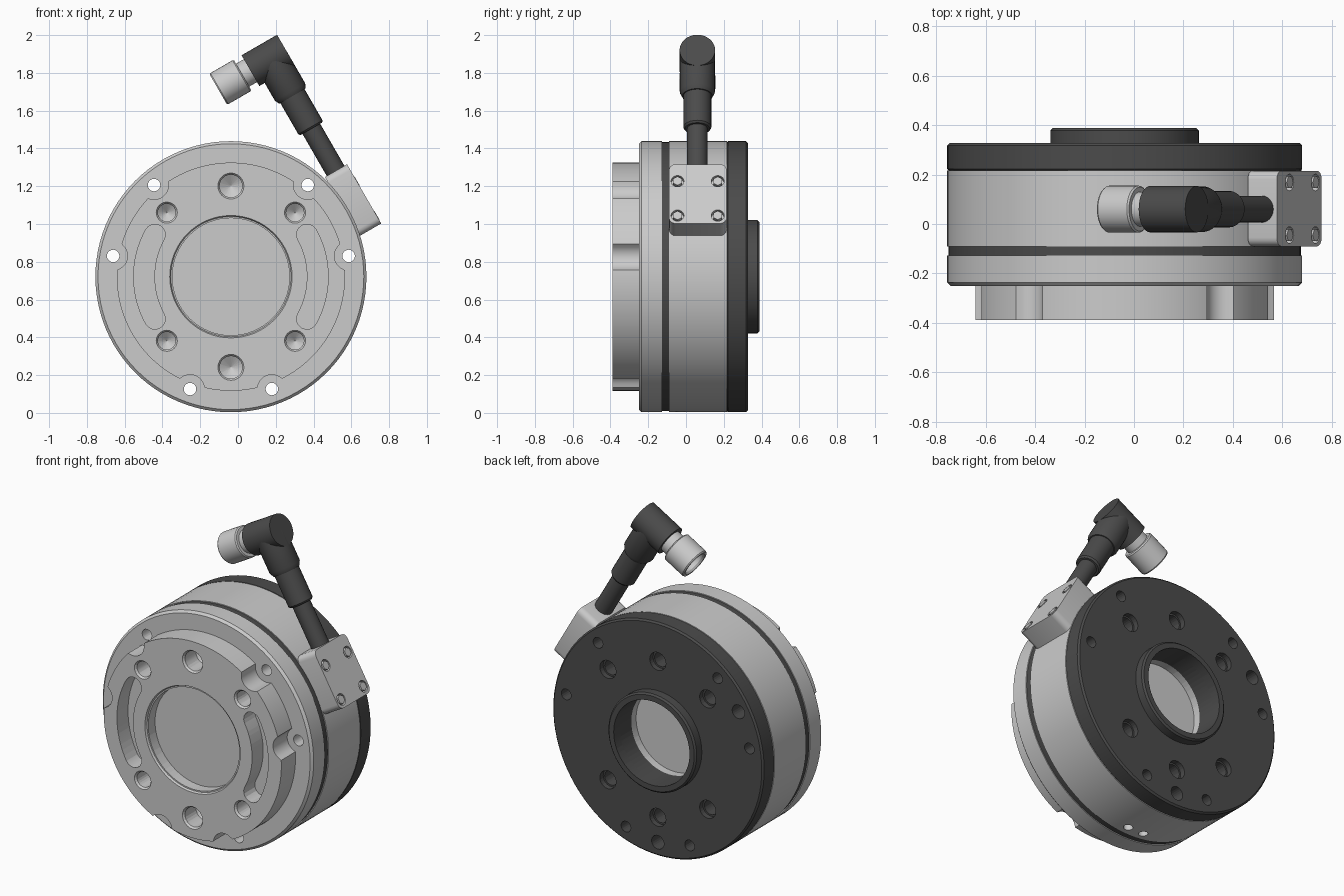
import bpy, bmesh
from math import sin, cos, pi, radians, sqrt, hypot
from mathutils import Matrix, Vector

if "Cube" in bpy.data.objects:
    bpy.data.objects.remove(bpy.data.objects["Cube"])

T = Matrix.Translation
C = Vector((-0.0375, 0, 0.721))                        # axis of the round housing
AXIS = T(C) @ Matrix.Rotation(-pi / 2, 4, 'X')         # local z -> world +y
SIDE = T(C) @ Matrix.Rotation(radians(-30), 4, 'Y')    # local x = outward, z = along the cable

dark = bpy.data.materials.new("dark_grey")
dark.diffuse_color = (0.07, 0.07, 0.07, 1)
dark.use_nodes = True
dark.node_tree.nodes["Principled BSDF"].inputs["Base Color"].default_value = dark.diffuse_color


def finish(name, bm, mat=None, smooth=True):
    bmesh.ops.recalc_face_normals(bm, faces=bm.faces[:])
    me = bpy.data.meshes.new(name)
    bm.to_mesh(me)
    bm.free()
    ob = bpy.data.objects.new(name, me)
    bpy.context.collection.objects.link(ob)
    if mat:
        me.materials.append(mat)
    if smooth:
        shade(ob)
    return ob


def shade(ob):
    bpy.ops.object.select_all(action='DESELECT')
    ob.select_set(True)
    bpy.context.view_layer.objects.active = ob
    bpy.ops.object.shade_smooth_by_angle(angle=radians(30))


def add_rings(bm, rings):
    vs = [[bm.verts.new(p) for p in r] for r in rings]
    n = len(vs[0])
    for a, b in zip(vs, vs[1:]):
        for i in range(n):
            j = (i + 1) % n
            bm.faces.new((a[i], a[j], b[j], b[i]))
    bm.faces.new(vs[0][::-1])
    bm.faces.new(vs[-1])


def add_lathe(bm, prof, m, segs):
    add_rings(bm, [[m @ Vector((r * cos(2 * pi * i / segs), r * sin(2 * pi * i / segs), h))
                    for i in range(segs)] for r, h in prof])


def lathe(name, prof, m, segs=32, mat=None):
    bm = bmesh.new()
    add_lathe(bm, prof, m, segs)
    return finish(name, bm, mat)


def add_prism(bm, outline, y0, y1):
    add_rings(bm, [[C + Vector((x, y, z)) for x, z in outline] for y in (y0, y1)])


def disc(r, y0, y1, c0=0.0, c1=0.0):
    """Cylinder profile with optional chamfers at both ends."""
    p = [(r - c0, y0)] if c0 else []
    p += [(r, y0 + c0), (r, y1 - c1)]
    return p + ([(r - c1, y1)] if c1 else [])


def cut(ob, cutter):
    md = ob.modifiers.new("holes", 'BOOLEAN')
    md.operation, md.solver, md.object = 'DIFFERENCE', 'EXACT', cutter
    bpy.context.view_layer.objects.active = ob
    bpy.ops.object.modifier_apply(modifier=md.name)
    shade(ob)


def polar(r, deg):
    return AXIS @ T((r * cos(radians(deg)), -r * sin(radians(deg)), 0))


RIM = (10, 50, 130, 170, 250, 290)      # through holes near the rim

# Front plate with scallops around the rim holes
outline = []
for i in range(540):
    a = 2 * pi * i / 540
    r = 0.604
    for d in RIM:
        f = (a - radians(d) + pi) % (2 * pi) - pi
        k = 0.075 ** 2 - (0.632 * sin(f)) ** 2
        if abs(f) < 1 and k > 0:
            r = min(r, 0.632 * cos(f) - sqrt(k))
    outline.append((r * cos(a), r * sin(a)))
bm = bmesh.new()
add_prism(bm, outline, -0.388, -0.25)
plate = finish("front_plate", bm)

# Stacked housing rings
housing = [
    plate,
    lathe("front_ring", disc(0.7175, -0.25, -0.127, 0.014), AXIS, 96),
    lathe("seal_groove", disc(0.712, -0.127, -0.09), AXIS, 96, dark),
    lathe("main_body", disc(0.7175, -0.09, 0.217), AXIS, 96),
    lathe("back_plate", disc(0.7175, 0.217, 0.328, 0.006, 0.01), AXIS, 96, dark),
    lathe("back_boss", disc(0.30, 0.328, 0.388, 0, 0.01), AXIS, 64, dark),
]

# One cutter for every pocket and hole in the housing
bm = bmesh.new()
add_lathe(bm, [(0.33, -0.40), (0.318, -0.376), (0.31, -0.376), (0.31, -0.31)], AXIS, 64)
add_lathe(bm, disc(0.258, 0.17, 0.40), AXIS, 64)
for deg in RIM:
    add_lathe(bm, disc(0.033, -0.27, 0.35), polar(0.633, deg), 20)
for deg in (45, 90, 135, 225, 270, 315):
    r = 0.06 if deg % 90 == 0 else 0.047
    add_lathe(bm, [(r + 0.012, -0.392), (r, -0.376), (r, -0.27), (0.002, -0.235)], polar(0.48, deg), 24)
    add_lathe(bm, [(0.045, 0.20), (0.045, 0.295), (0.055, 0.295), (0.055, 0.35)], polar(0.48, deg), 24)
for deg in (150, 270):
    add_lathe(bm, disc(0.042, 0.20, 0.35), polar(0.633, deg), 24)
for s in (-1, 1):
    add_lathe(bm, disc(0.027, -0.05, 0.09), T((C.x + s * 0.055, -0.03, 0)), 20)
    # Curved slot with round ends
    slot = []
    for r, sg in ((0.515, 1), (0.405, -1)):
        for i in range(17):
            a = radians(29) * sg * (i / 8 - 1)
            slot.append((r * cos(a), r * sin(a)))
        e = radians(29) * sg
        for i in range(1, 8):
            b = e + sg * pi * i / 8 if sg > 0 else e + pi + pi * i / 8
            slot.append((0.46 * cos(e) + 0.055 * cos(b), 0.46 * sin(e) + 0.055 * sin(b)))
    add_prism(bm, [(s * x, z) for x, z in slot], -0.40, -0.28)
cutter = finish("hole_cutter", bm, smooth=False)
cutter.hide_render = True
for ob in housing:
    cut(ob, cutter)
bpy.data.objects.remove(cutter)

# Cable bracket, rounded block tangent to the housing
bm = bmesh.new()
bmesh.ops.create_cube(bm, size=1, matrix=T((0.7625, 0.0625, 0.027)) @ Matrix.Diagonal((0.135, 0.305, 0.362, 1)))
edges = [e for e in bm.edges if abs((e.verts[0].co - e.verts[1].co).x) > 0.1]
bmesh.ops.bevel(bm, geom=edges, offset=0.035, segments=4, profile=0.5, affect='EDGES')
bm.transform(SIDE)
bracket = finish("cable_bracket", bm)

OUT = Matrix.Rotation(pi / 2, 4, 'Y')                  # local z -> outward
spots = [SIDE @ T((0, y, t)) @ OUT for y in (-0.045, 0.168) for t in (-0.105, 0.105)]
bm = bmesh.new()
for m in spots:
    add_lathe(bm, disc(0.034, 0.80, 0.86), m, 20)
cutter = finish("screw_cutter", bm, smooth=False)
cutter.hide_render = True
cut(bracket, cutter)
bpy.data.objects.remove(cutter)
for i, m in enumerate(spots):
    lathe("bracket_screw_%d" % (i + 1), disc(0.027, 0.795, 0.832), m, 6)

# Cable and strain relief
UP = SIDE @ T((0.76, 0.06, 0))
lathe("cable", disc(0.054, 0.18, 0.50), UP, 24, dark)
lathe("strain_relief", [(0.066, 0.465), (0.074, 0.475), (0.074, 0.70)], UP, 24, dark)

# Right-angle connector: sleeve and elbow barrel
HEAD = SIDE @ T((0, 0.06, 0.893)) @ OUT
lathe("elbow_sleeve", [(0.08, 0.665), (0.0925, 0.69), (0.0925, 0.893)], UP, 32, dark)
lathe("elbow_barrel", disc(0.094, 0.635, 0.852), HEAD, 32, dark)

# Threaded coupling nut with open end
lathe("coupling_neck", disc(0.07, 0.57, 0.64), HEAD, 32)
lathe("coupling_nut", [(0.07, 0.53), (0.07, 0.45), (0.078, 0.438), (0.09, 0.438), (0.095, 0.445),
                       (0.095, 0.58), (0.089, 0.587)], HEAD, 32)
lathe("contact_insert", disc(0.05, 0.47, 0.535), HEAD, 24, dark)
